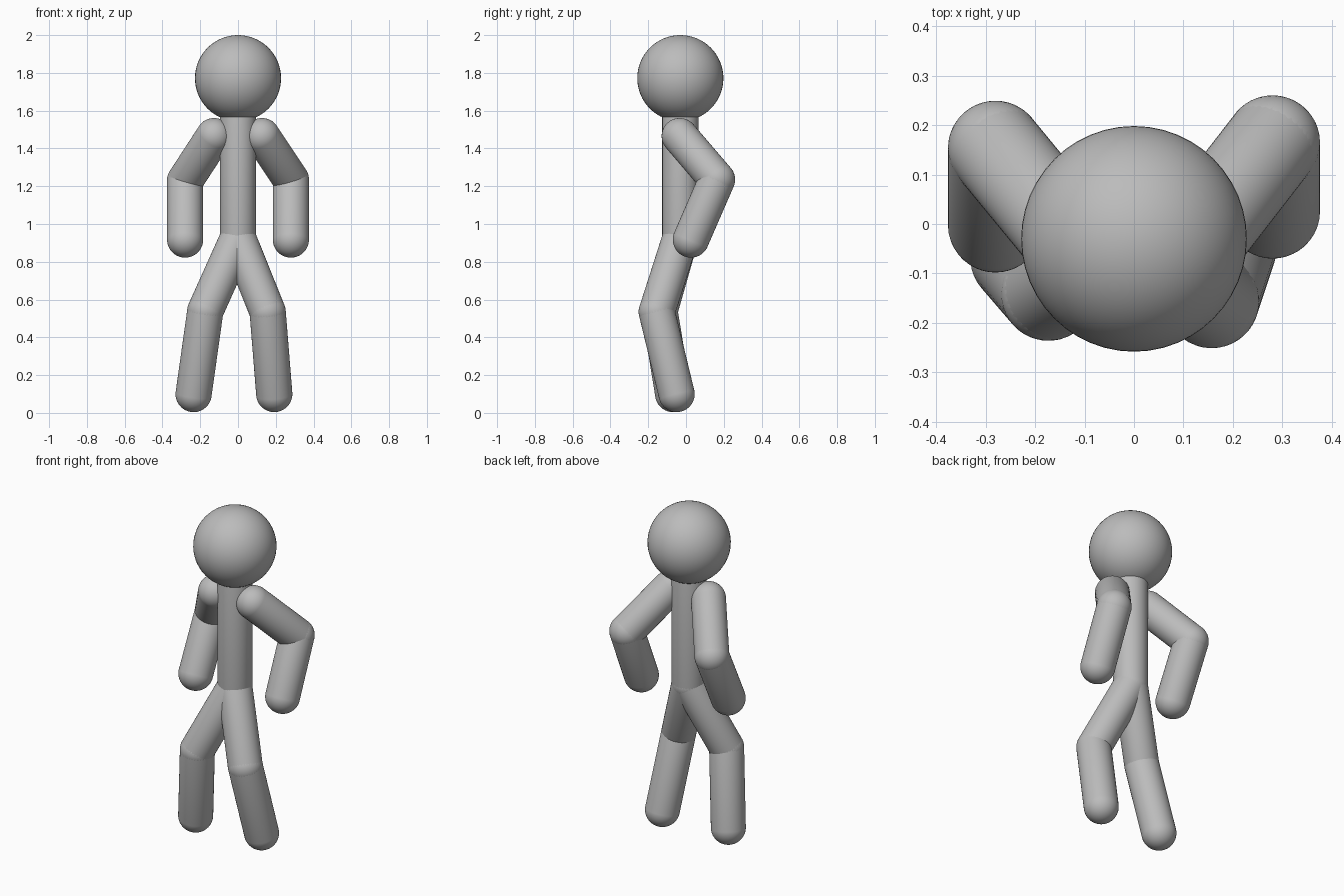
import bpy, bmesh
from mathutils import Vector, Matrix

if "Cube" in bpy.data.objects:
    bpy.data.objects.remove(bpy.data.objects["Cube"])

R = 0.096  # limb radius

grey = bpy.data.materials.new("plain grey")
grey.diffuse_color = (0.5, 0.5, 0.5, 1)
grey.use_nodes = True
grey.node_tree.nodes["Principled BSDF"].inputs["Base Color"].default_value = grey.diffuse_color


def add_object(name, bm):
    for f in bm.faces:
        f.smooth = True
    mesh = bpy.data.meshes.new(name)
    bm.to_mesh(mesh)
    bm.free()
    mesh.materials.append(grey)
    obj = bpy.data.objects.new(name, mesh)
    bpy.context.collection.objects.link(obj)
    return obj


def capsule(name, a, b, radius=R):
    """Round-ended rod from a to b: a sphere split at its equator."""
    a, b = Vector(a), Vector(b)
    bm = bmesh.new()
    bmesh.ops.create_uvsphere(bm, u_segments=40, v_segments=25, radius=radius)
    half = (b - a).length / 2
    for v in bm.verts:
        v.co.z += half if v.co.z > 0 else -half
    turn = (b - a).to_track_quat('Z', 'Y').to_matrix().to_4x4()
    bm.transform(Matrix.Translation((a + b) / 2) @ turn)
    return add_object(name, bm)


# head
bm = bmesh.new()
bmesh.ops.create_uvsphere(bm, u_segments=48, v_segments=32, radius=0.228)
bm.transform(Matrix.Translation((0, -0.03, 1.772)))
add_object("head", bm)

# torso and neck
hip = (0, -0.03, 0.925)
capsule("torso", hip, (0, -0.03, 1.56))

# arms and legs: joint positions per side
limbs = {
    "right": {
        "arm": [(-0.127, -0.033, 1.465), (-0.28, 0.153, 1.23), (-0.28, -0.002, 0.918)],
        "leg": [hip, (-0.173, -0.14, 0.54), (-0.235, -0.068, 0.1)],
    },
    "left": {
        "arm": [(0.127, -0.033, 1.465), (0.28, 0.164, 1.235), (0.28, 0.026, 0.918)],
        "leg": [hip, (0.157, -0.155, 0.535), (0.192, -0.05, 0.1)],
    },
}
for side, parts in limbs.items():
    for part, (top, mid, end) in parts.items():
        capsule(f"{side}_upper_{part}", top, mid)
        capsule(f"{side}_lower_{part}", mid, end)
